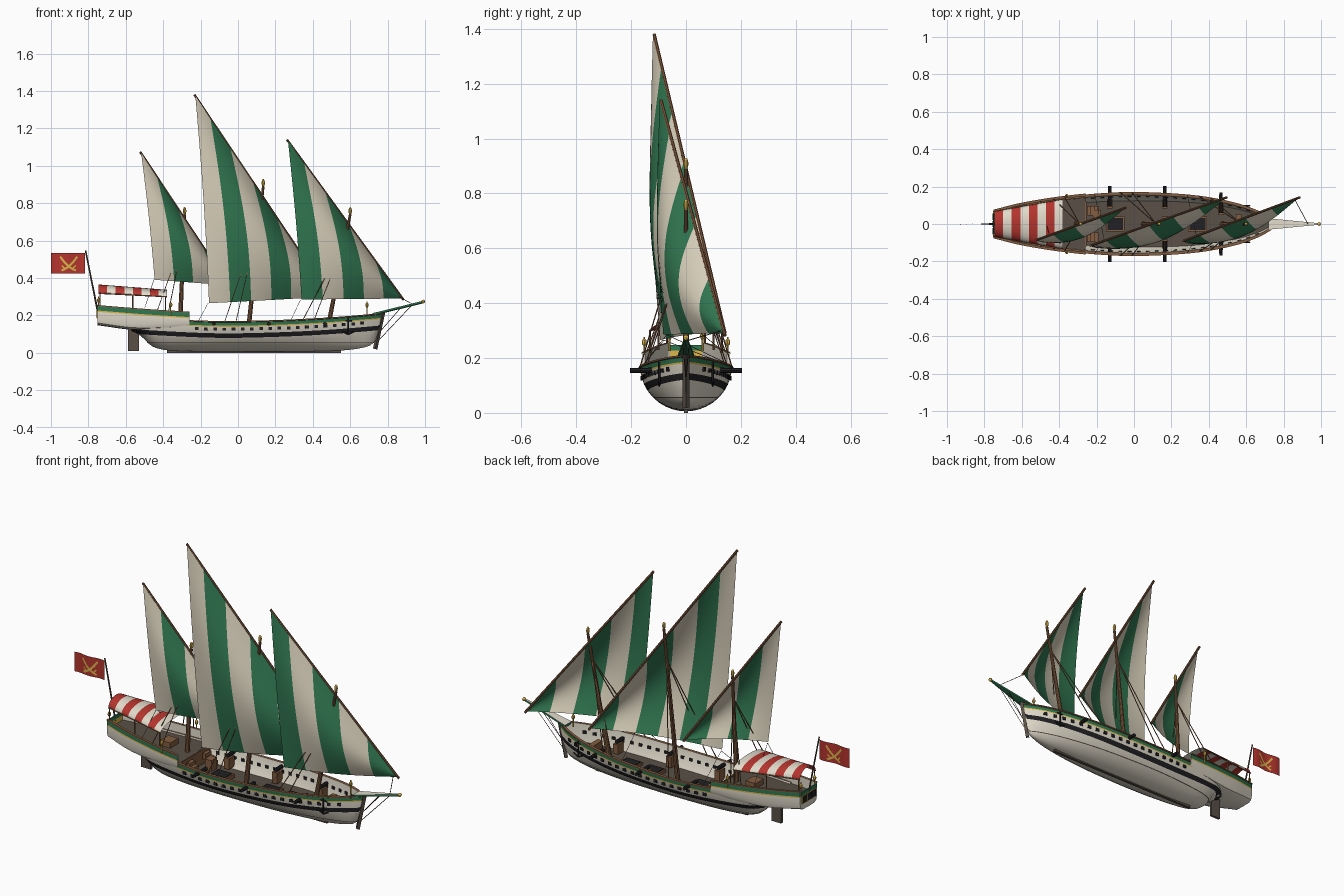
import bpy, bmesh, math
from mathutils import Vector, Matrix

cube = bpy.data.objects.get("Cube")
if cube:
    bpy.data.objects.remove(cube)


def material(name, r, g, b):
    m = bpy.data.materials.new(name)
    m.use_nodes = True
    m.diffuse_color = (r, g, b, 1)
    m.node_tree.nodes["Principled BSDF"].inputs["Base Color"].default_value = (r, g, b, 1)
    return m


CREAM = material("cream paint", .76, .71, .60)
CANVAS = material("canvas", .68, .62, .49)
GREEN = material("green", .03, .18, .08)
RED = material("red", .46, .035, .027)
BROWN = material("brown wood", .23, .11, .053)
DECK = material("dark planks", .10, .08, .062)
BLACK = material("black", .015, .015, .018)
GOLD = material("gold", .72, .46, .07)
ROPE = material("rope", .10, .07, .05)


def finish(name, bm, mats, smooth=True):
    me = bpy.data.meshes.new(name)
    bm.to_mesh(me)
    bm.free()
    ob = bpy.data.objects.new(name, me)
    bpy.context.collection.objects.link(ob)
    for m in mats:
        me.materials.append(m)
    if smooth:
        bpy.ops.object.select_all(action='DESELECT')
        ob.select_set(True)
        bpy.context.view_layer.objects.active = ob
        bpy.ops.object.shade_smooth_by_angle(angle=math.radians(35))


def curve(points):
    """Smooth interpolation through (x, value) points."""
    def slope(i):
        a, b = points[max(i - 1, 0)], points[min(i + 1, len(points) - 1)]
        return (b[1] - a[1]) / (b[0] - a[0])

    def f(x):
        i = 0
        while i < len(points) - 2 and x > points[i + 1][0]:
            i += 1
        (x0, v0), (x1, v1) = points[i], points[i + 1]
        h = x1 - x0
        t = min(max((x - x0) / h, 0), 1)
        return (v0 * (1 + 2 * t) * (1 - t) ** 2 + v1 * t * t * (3 - 2 * t)
                + h * slope(i) * t * (1 - t) ** 2 - h * slope(i + 1) * t * t * (1 - t))
    return f


def loft(name, xs, half, row_mats, cap):
    """Closed symmetric rings along x; half(x) gives (y, z) points of one side."""
    mats = list(dict.fromkeys(row_mats + [cap]))
    bm = bmesh.new()
    rings = []
    for x in xs:
        h = half(x)
        ring = h + [(-y, z) for y, z in h[-2:0:-1]]
        rings.append([bm.verts.new((x, y, z)) for y, z in ring])
    n, rows = len(rings[0]), len(row_mats)
    for a, b in zip(rings, rings[1:]):
        for j in range(n):
            k = (j + 1) % n
            f = bm.faces.new((a[j], a[k], b[k], b[j]))
            f.material_index = mats.index(row_mats[j if j < rows else n - 1 - j])
    for r in (rings[0], rings[-1]):
        bm.faces.new(r).material_index = mats.index(cap)
    bmesh.ops.remove_doubles(bm, verts=bm.verts, dist=.0003)
    bmesh.ops.recalc_face_normals(bm, faces=bm.faces)
    finish(name, bm, mats)


def sheet(name, nu, nv, f, mats, pick):
    bm = bmesh.new()
    g = [[bm.verts.new(f(i / nu, j / nv)) for j in range(nv + 1)] for i in range(nu + 1)]
    for i in range(nu):
        for j in range(nv):
            q = (g[i][j], g[i][j + 1], g[i + 1][j + 1], g[i + 1][j])
            bm.faces.new(q).material_index = pick((i + .5) / nu)
    bmesh.ops.remove_doubles(bm, verts=bm.verts, dist=.0003)
    finish(name, bm, mats)


def rods(name, pairs, r1, r2, mat, sides=6):
    bm = bmesh.new()
    for a, b in pairs:
        a, b = Vector(a), Vector(b)
        m = Matrix.Translation((a + b) / 2) @ (b - a).to_track_quat('Z', 'Y').to_matrix().to_4x4()
        bmesh.ops.create_cone(bm, cap_ends=True, segments=sides, radius1=r1, radius2=r2,
                              depth=(b - a).length, matrix=m)
    finish(name, bm, [mat])


def boxes(name, items, mat):
    """Items are (centre, size, turn about z)."""
    bm = bmesh.new()
    for c, s, turn in items:
        m = Matrix.Translation(c) @ Matrix.Rotation(turn, 4, 'Z') @ Matrix.Diagonal((*s, 1))
        bmesh.ops.create_cube(bm, size=1, matrix=m)
    finish(name, bm, [mat], False)


def balls(name, centres, r, mat, tall=1):
    bm = bmesh.new()
    for c in centres:
        bmesh.ops.create_uvsphere(bm, u_segments=8, v_segments=6, radius=r,
                                  matrix=Matrix.Translation(c) @ Matrix.Diagonal((1, 1, tall, 1)))
    finish(name, bm, [mat])


# Hull: keel line, half beam and sheer along x
keel = curve([(-.75, .147), (-.6, .127), (-.52, .09), (-.46, .035), (-.36, .012), (0, .006),
              (.5, .01), (.68, .03), (.74, .07), (.77, .16)])
beam = curve([(-.75, .068), (-.6, .105), (-.36, .143), (-.1, .165), (.1, .165), (.35, .147),
              (.55, .108), (.68, .06), (.77, .004)])
sheer = curve([(-.75, .205), (-.4, .182), (-.1, .17), (.2, .175), (.5, .19), (.77, .212)])


def side(x, z):
    t = (z - keel(x)) / (sheer(x) - keel(x))
    return beam(x) * math.sqrt(max(0, 1 - (1 - min(max(t, 0), 1)) ** 2))


def hull_section(x):
    k, s, b = keel(x), sheer(x), beam(x)
    low = max(k, .054)
    zs = [k + (low - k) * f for f in (0, .04, .15, .35, .65, 1)]
    zs += [max(k, z) for z in (.058, s - .09, s - .066, s - .031, s - .025, s - .008)]
    inside = [(max(side(x, z) - .012, .001), z) for z in
              (s, max(k + .01, s - .05), max(k + .01, s - .095))]
    return ([(side(x, z), z) for z in zs]
            + [(b + .004, s - .006), (b + .004, s)] + inside + [(0, inside[-1][1])])


hull_rows = [CREAM] * 5 + [DECK, CREAM, BLACK, CREAM, GOLD, GREEN] + [BROWN] * 3 + [CREAM] * 2 + [DECK]
loft("hull", [-.57 + 1.34 * i / 60 for i in range(61)], hull_section, hull_rows, CREAM)

# Raised stern quarter
poop_top = curve([(-.75, .255), (-.5, .235), (-.26, .22)])
poop_low = curve([(-.75, .147), (-.55, .122), (-.26, .128)])


def poop_section(x):
    w, t, b = beam(x) + .005, poop_top(x), poop_low(x)
    return [(0, b), (w * .7, b + .002), (w * .93, b + .012), (w, b + .032), (w, t - .036),
            (w, t - .029), (w, t - .006), (w + .004, t - .006), (w + .004, t), (w - .01, t),
            (w - .01, t - .055), (0, t - .055)]


loft("stern_quarter", [-.75 + .49 * i / 16 for i in range(17)], poop_section,
     [CREAM] * 4 + [GOLD, GREEN] + [BROWN] * 3 + [CREAM, DECK], CREAM)
boxes("stern_window_frame", [((-.751, 0, .205), (.006, .12, .046), 0)], GOLD)
boxes("stern_window", [((-.753, y, .205), (.006, .034, .036), 0) for y in (-.038, 0, .038)], BLACK)
boxes("stern_band", [((-.751, 0, .238), (.006, .138, .02), 0)], GREEN)
boxes("quarter_bulkhead", [((-.258, 0, .13), (.006, .24, .08), 0)], BROWN)
boxes("quarter_steps", [((-.24 + .02 * i, y, .14 - .02 * i), (.02, .05, .03), 0)
                        for i in range(3) for y in (-.07, .07)], BROWN)

# Keel, rudder, stem and beak
boxes("keel", [((.085, 0, .007), (.93, .014, .014), 0)], DECK)
boxes("rudder", [((-.558, 0, .075), (.058, .014, .13), 0)], DECK)
rods("stem", [((.733, 0, .02), (.775, 0, .215))], .012, .012, DECK, 4)


def beak_section(x):
    t = min((x - .72) / .27, 1)
    h, z = .026 * (1 - t) + .004, .212 + .066 * t
    return [(0, z - .014), (h, z - .01), (h, z), (0, z)]


loft("beak", [.72 + .027 * i for i in range(11)], beak_section, [GREEN, GREEN, CREAM], GREEN)
balls("beak_tip", [(.99, 0, .274)], .01, GOLD)
rods("beak_stays", [((.93, 0, .255), (.755, 0, .07)), ((.87, .01, .24), (.765, 0, .12)),
                    ((.87, -.01, .24), (.765, 0, .12)), ((.86, .13, .3), (.93, 0, .262))],
     .0018, .0018, ROPE, 4)

# Oar ports through the bulwark, guns and anchors
ports, barrels, carriages, anchors = [], [], [], []
for s in (-1, 1):
    for i in range(19):
        x = -.22 + .049 * i
        z = sheer(x) - .044
        turn = math.atan2(side(x + .01, z) - side(x - .01, z), .02)
        ports.append(((x, s * (side(x, z) - .006), z), (.019, .02, .016), s * turn))
    for x in (-.13, .165, .465):
        b = beam(x)
        barrels.append(((x, s * (b - .07), .155), (x, s * (b + .04), .155)))
        carriages.append(((x, s * (b - .055), .115), (.03, .05, .06), 0))
    y = s * (side(.59, .13) + .008)
    anchors += [((.59, y, .10), (.59, y, .185)), ((.56, y, .115), (.59, y, .098)),
                ((.62, y, .115), (.59, y, .098)), ((.57, y, .172), (.61, y, .172))]
boxes("oar_ports", ports, BLACK)
rods("guns", barrels, .011, .009, BLACK, 8)
boxes("gun_carriages", carriages, BROWN)
rods("anchors", anchors, .004, .004, BLACK)

# Deck fittings
boxes("hatch_frames", [((x, 0, .086), (.1, .08, .022), 0) for x in (-.1, .2, .34)], BROWN)
boxes("hatch_gratings", [((x, 0, .098), (.084, .064, .006), 0) for x in (-.1, .2, .34)], BLACK)
boxes("deck_chests", [((-.2, .05, .11), (.04, .05, .06), 0), ((.56, 0, .12), (.03, .1, .05), 0),
                      ((-.42, 0, .19), (.06, .07, .03), 0)], BROWN)

# Masts, yards, sails and rigging: mast foot, mast top, peak, tack, clew, stripe count
rigs = {
    "mizzen": ((-.31, .15), (-.285, .74), (-.52, -.085, 1.07), (-.05, .085, .36), (-.45, -.07, .39), 4),
    "main": ((.05, .07), (.135, .89), (-.23, -.115, 1.375), (.49, .14, .30), (-.16, -.08, .265), 6),
    "fore": ((.47, .08), (.6, .74), (.265, -.09, 1.135), (.88, .14, .29), (.335, -.07, .285), 5),
}
for name, (foot, top, peak, tack, clew, n) in rigs.items():
    p, k, c = Vector(peak), Vector(tack), Vector(clew)
    low, high = Vector((foot[0], 0, foot[1])), Vector((top[0], 0, top[1]))
    rods(name + "_mast", [(low, high)], .013, .007, BROWN, 10)
    balls(name + "_finial", [high + Vector((0, 0, .018))], .009, GOLD, 2.4)
    along = (k - p).normalized()
    rods(name + "_yard", [(p - along * .005, k + along * .01)], .0065, .0065, BROWN, 8)
    out = Vector((-(p - k).y, (p - k).x, 0)).normalized()
    amp = .1 * (p - k).length / 1.3

    def cloth(u, v):
        a, b = p.lerp(k, u ** 1.22), c.lerp(k, u)
        belly = math.sin(math.pi * (.08 + .92 * u)) * math.sin(math.pi * .88 * v)
        return a.lerp(b, v) + out * (amp * belly + .006 * (1 - u))

    sheet(name + "_sail", n * 4, 16, cloth, [GREEN, CANVAS],
          lambda u: (n - 1 - int(u * n)) % 2)
    hang = low.lerp(high, .8)
    shrouds = []
    for s in (-1, 1):
        for d in (-.12, -.06):
            x = foot[0] + d
            z = poop_top(x) if x < -.26 else sheer(x)
            shrouds.append(((x, s * beam(x), z), hang))
    rods(name + "_shrouds", shrouds, .0025, .0025, BROWN, 4)
    end = c.x - .05
    rail = poop_top(end) if end < -.26 else sheer(end)
    rods(name + "_sheets", [(c, (end, s * beam(end), rail)) for s in (-1, 1)], .0012, .0012, ROPE, 4)


# Striped awning on its frame
def awning(u, v):
    a = math.pi * v
    half = .068 + .064 * u
    return (-.745 + .365 * u, -half * math.cos(a), .318 - .018 * u + (.047 - .01 * u) * math.sin(a))


sheet("awning", 16, 12, awning, [RED, CREAM], lambda u: int(u * 8) % 2)
frame = []
for s in (0, 1):
    frame.append((awning(0, s), awning(1, s)))
    for u in (.02, .5, .98):
        x, y, z = awning(u, s)
        frame.append(((x, y, poop_top(x) - .01), (x, y, z)))
rods("awning_frame", frame, .0035, .0035, BROWN)

# Lanterns
lamps = [(-.36, -.152, .257), (-.36, .152, .257), (-.745, -.06, .28), (-.745, .06, .28), (.69, 0, .255)]
balls("lanterns", lamps, .009, GOLD, 1.5)
rods("lantern_posts", [((x, y, z - .055), (x, y, z + .02)) for x, y, z in lamps], .003, .003, GOLD)

# Ensign with crossed curved blades on both faces
def wave(x):
    return .004 * math.sin((-.818 - x) * 50)


rods("flag_pole", [((-.75, 0, .22), (-.815, 0, .547))], .005, .004, ROPE)
sheet("flag", 16, 6, lambda u, v: (-.818 - .182 * u, wave(-.818 - .182 * u), .425 + .108 * v),
      [RED], lambda u: 0)
for s in (-1, 1):
    for face in (-1, 1):
        def blade(u, v):
            x = -.905 + s * (.084 * u - .042 + .007 * v)
            z = .44 + .074 * u - .009 * v - .012 * math.sin(math.pi * u)
            return (x, wave(x) + face * .0015, z + .004)

        def hilt(u, v):
            x = -.905 + s * (.02 * u - .04 + .005 * v)
            return (x, wave(x) + face * .0015, .464 - .022 * u + .006 * v)

        sheet("flag_blade", 8, 1, blade, [GOLD], lambda u: 0)
        sheet("flag_hilt", 2, 1, hilt, [GOLD], lambda u: 0)
